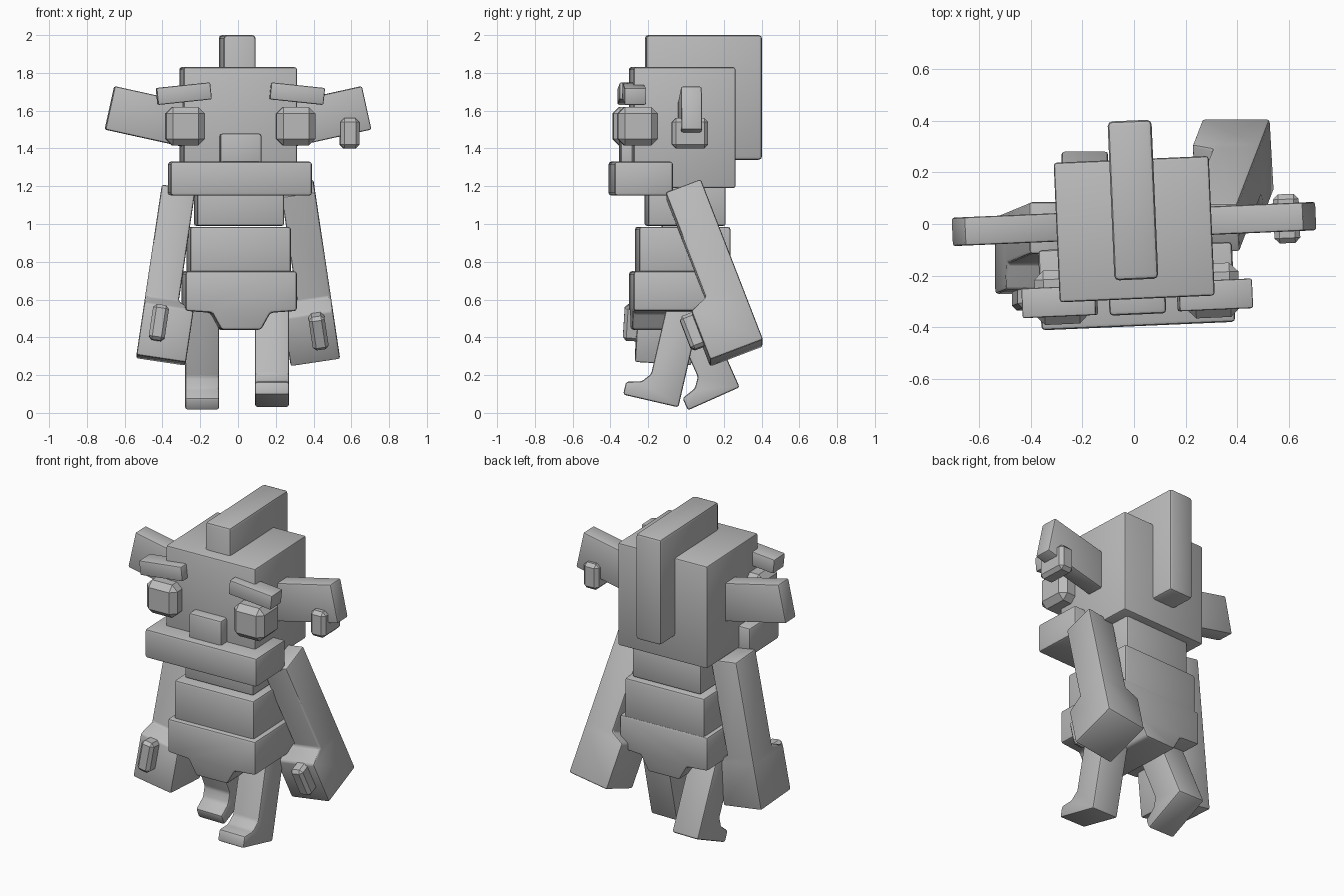
import bpy
import bmesh
from math import radians
from mathutils import Matrix, Vector

cube = bpy.data.objects.get("Cube")
if cube:
    bpy.data.objects.remove(cube, do_unlink=True)

# Single clay grey material
GREY = (0.5, 0.5, 0.5, 1.0)
clay = bpy.data.materials.new("clay grey")
clay.use_nodes = True
clay.diffuse_color = GREY
bsdf = next(n for n in clay.node_tree.nodes if n.type == 'BSDF_PRINCIPLED')
bsdf.inputs["Base Color"].default_value = GREY

BODY = Matrix.Rotation(radians(2.5), 4, 'Z')   # slight turn of head and torso


def finish(name, bm, frame, bevel, segments=2):
    """Round the hard edges and turn the bmesh into an object."""
    bmesh.ops.recalc_face_normals(bm, faces=bm.faces)
    hard = [e for e in bm.edges if e.calc_face_angle(0) > 0.2]
    bmesh.ops.bevel(bm, geom=hard, offset=bevel, segments=segments,
                    profile=0.5, affect='EDGES', clamp_overlap=True)
    mesh = bpy.data.meshes.new(name)
    bm.to_mesh(mesh)
    bm.free()
    mesh.materials.append(clay)
    obj = bpy.data.objects.new(name, mesh)
    bpy.context.collection.objects.link(obj)
    obj.matrix_world = frame
    bpy.ops.object.select_all(action='DESELECT')
    obj.select_set(True)
    bpy.context.view_layer.objects.active = obj
    bpy.ops.object.shade_smooth_by_angle(angle=radians(35))
    return obj


def box(name, x, y, z, bevel=0.012, tilt=0, frame=BODY, segments=2):
    """Box from (min, max) ranges, tilted about its own centre around y."""
    lo, hi = Vector((x[0], y[0], z[0])), Vector((x[1], y[1], z[1]))
    bm = bmesh.new()
    bmesh.ops.create_cube(bm, size=1)
    bmesh.ops.scale(bm, vec=hi - lo, verts=bm.verts)
    place = Matrix.Translation((lo + hi) / 2) @ Matrix.Rotation(radians(tilt), 4, 'Y')
    return finish(name, bm, frame @ place, bevel, segments)


def prism(name, points, axis, lo, hi, frame, bevel=0.012):
    """Extrude a flat outline of (a, z) points along x or y."""
    def spot(a, z, depth):
        return (depth, a, z) if axis == 'x' else (a, depth, z)
    bm = bmesh.new()
    near, far = ([bm.verts.new(spot(a, z, d)) for a, z in points] for d in (lo, hi))
    bm.faces.new(near)
    bm.faces.new(far)
    for i in range(len(points)):
        j = (i + 1) % len(points)
        bm.faces.new((near[i], near[j], far[j], far[i]))
    return finish(name, bm, frame, bevel)


def loft(name, sections, frame, bevel=0.012):
    """Stack of rectangles (x0, x1, y0, y1, z) joined into one solid."""
    bm = bmesh.new()
    rings = [[bm.verts.new(p) for p in
              ((x0, y0, z), (x1, y0, z), (x1, y1, z), (x0, y1, z))]
             for x0, x1, y0, y1, z in sections]
    bm.faces.new(rings[0])
    bm.faces.new(rings[-1])
    for a, b in zip(rings, rings[1:]):
        for i in range(4):
            j = (i + 1) % 4
            bm.faces.new((a[i], a[j], b[j], b[i]))
    return finish(name, bm, frame, bevel)


# Head, crest and face
box("head", (-0.30, 0.30), (-0.29, 0.25), (1.19, 1.83))
box("crest", (-0.085, 0.085), (-0.215, 0.40), (1.34, 2.0), 0.018)
box("nose", (-0.11, 0.11), (-0.35, -0.2), (1.28, 1.48), 0.015)
box("jaw", (-0.375, 0.375), (-0.395, -0.085), (1.15, 1.33), 0.015)

for side, label in ((1, "left"), (-1, "right")):
    def span(a, b):
        return sorted((side * a, side * b))
    box(label + "_eye", span(0.19, 0.395), (-0.375, -0.165), (1.415, 1.62), 0.035, segments=1)
    box(label + "_brow", span(0.157, 0.443), (-0.345, -0.23), (1.645, 1.735), 0.008, side * 6)
    box(label + "_ear", span(0.245, 0.685), (-0.055, 0.055), (1.45, 1.685), 0.01, side * -12.4)

box("earring", (0.54, 0.64), (-0.1, 0.09), (1.40, 1.56), 0.02, segments=1)

# Torso blocks
box("chest", (-0.225, 0.235), (-0.21, 0.20), (0.99, 1.22))
box("waist", (-0.265, 0.27), (-0.26, 0.225), (0.73, 0.985), 0.015)
hips = [(-0.29, 0.75), (0.30, 0.75), (0.30, 0.54), (0.16, 0.53), (0.11, 0.44),
        (-0.10, 0.44), (-0.15, 0.53), (-0.29, 0.54)]
prism("hips", hips, 'y', -0.29, 0.23, BODY, 0.015)

# Arms: straight sleeve flaring into a heavy hand, with a block on the hand
for side, label, swing in ((1, "left", 21), (-1, "right", -3.5)):
    shoulder = (Matrix.Translation((side * 0.315, -0.015, 1.19))
                @ Matrix.Rotation(radians(side * -8.5), 4, 'Y')
                @ Matrix.Rotation(radians(swing), 4, 'X'))
    outer, inner, palm = side * 0.09, side * -0.09, side * -0.175
    loft(label + "_arm", [
        (inner, outer, -0.10, 0.10, 0.0),
        (inner, outer, -0.10, 0.10, -0.60),
        (palm, outer, -0.20, 0.10, -0.64),
        (palm, outer, -0.20, 0.10, -0.92)], shoulder)
    knuckle = sorted((side * -0.045, side * 0.04))
    box(label + "_hand_block", knuckle, (-0.27, -0.13), (-0.83, -0.64),
        0.018, frame=shoulder, segments=1)

# Legs: one stepping forward, one stepping back
leg = [(-0.09, 0.05), (0.09, 0.05), (0.09, -0.57), (-0.21, -0.57),
       (-0.21, -0.50), (-0.13, -0.48), (-0.09, -0.43)]
for label, x, hip_y, hip_z, swing in (("left", 0.18, 0.0, 0.605, -13),
                                      ("right", -0.19, -0.03, 0.62, 24)):
    hip = Matrix.Translation((x, hip_y, hip_z)) @ Matrix.Rotation(radians(swing), 4, 'X')
    prism(label + "_leg", leg, 'x', -0.09, 0.09, hip)
